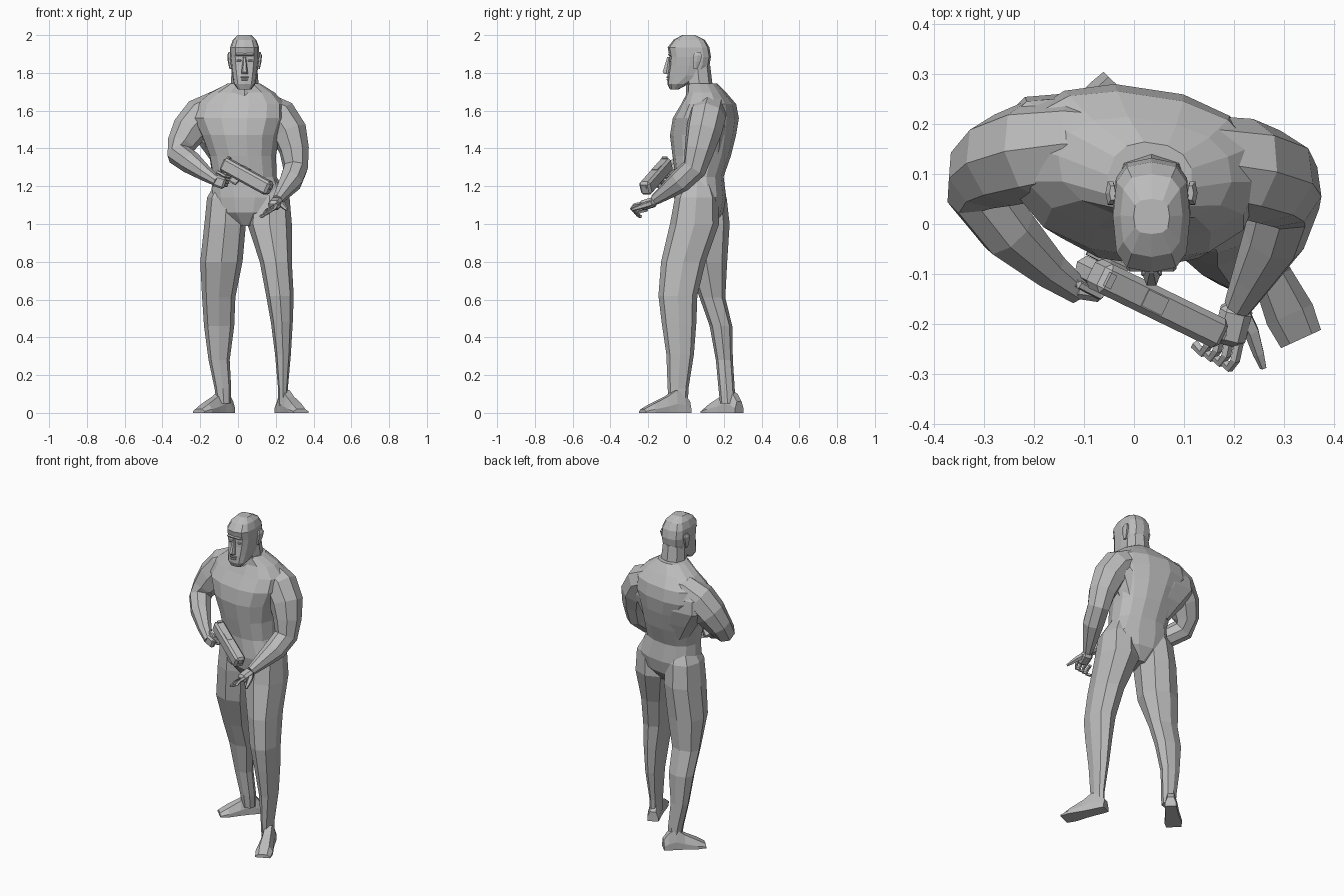
import bpy, bmesh, math
from mathutils import Vector, Matrix

cube = bpy.data.objects.get("Cube")
if cube:
    bpy.data.objects.remove(cube, do_unlink=True)

grey = bpy.data.materials.new("plain grey")
grey.use_nodes = True
grey.diffuse_color = (0.5, 0.5, 0.5, 1)
grey.node_tree.nodes["Principled BSDF"].inputs["Base Color"].default_value = grey.diffuse_color


def finish(name, bm):
    bmesh.ops.recalc_face_normals(bm, faces=bm.faces)
    mesh = bpy.data.meshes.new(name)
    bm.to_mesh(mesh)
    bm.free()
    mesh.materials.append(grey)
    obj = bpy.data.objects.new(name, mesh)
    bpy.context.collection.objects.link(obj)
    return obj


def skin(name, sections):
    """Bridge equal-length loops of points and cap both ends."""
    bm = bmesh.new()
    loops = [[bm.verts.new(p) for p in section] for section in sections]
    count = len(loops[0])
    for low, high in zip(loops, loops[1:]):
        for i in range(count):
            j = (i + 1) % count
            bm.faces.new((low[i], low[j], high[j], high[i]))
    bm.faces.new(loops[0])
    bm.faces.new(loops[-1])
    return finish(name, bm)


def oval(centre, u, v, ru, rv, sides, square):
    points = []
    for i in range(sides):
        a = math.tau * i / sides
        c, s = math.cos(a), math.sin(a)
        c = math.copysign(abs(c) ** square, c)
        s = math.copysign(abs(s) ** square, s)
        points.append(centre + u * ru * c + v * rv * s)
    return points


def column(name, rings, sides=8, square=0.85, yaw=0.0):
    """Loft of level ovals: x, y, z, x radius, y radius."""
    u = Vector((math.cos(yaw), math.sin(yaw), 0))
    v = Vector((-u.y, u.x, 0))
    return skin(name, [oval(Vector(r[:3]), u, v, r[3], r[4], sides, square) for r in rings])


def limb(name, path, sides=8):
    """Tube across a path of x, y, z, radius."""
    points = [Vector(p[:3]) for p in path]
    u, sections = Vector((0, 1, 0)), []
    for i, p in enumerate(points):
        t = (points[min(i + 1, len(points) - 1)] - points[max(i - 1, 0)]).normalized()
        u = (u - t * u.dot(t)).normalized()
        sections.append(oval(p, u, t.cross(u), path[i][3], path[i][3], sides, 0.95))
    return skin(name, sections)


def box(name, centre, size, along=(1, 0, 0), bevel=0.0):
    """Box whose length follows a direction."""
    x = Vector(along).normalized()
    y = Vector((0, 0, 1)).cross(x).normalized()
    frame = Matrix((x, y, x.cross(y))).transposed().to_4x4()
    bm = bmesh.new()
    bmesh.ops.create_cube(bm, size=1, matrix=Matrix.Translation(centre) @ frame @ Matrix.Diagonal((*size, 1)))
    obj = finish(name, bm)
    if bevel:
        mod = obj.modifiers.new("Chamfer", "BEVEL")
        mod.width, mod.segments = bevel, 1
    return obj


def foot(name, heel, toe):
    heel, toe = Vector((*heel, 0)), Vector((*toe, 0))
    side = (toe - heel).normalized().cross(Vector((0, 0, 1)))
    sections = []
    for t, w, h in ((0, .032, .06), (.12, .035, .1), (.3, .036, .12), (.5, .04, .085),
                    (.8, .05, .048), (1, .044, .02)):
        p = heel.lerp(toe, t)
        shape = ((-1, 0), (-1, .4), (-.55, 1), (.55, 1), (1, .4), (1, 0))
        sections.append([p + side * w * a + Vector((0, 0, h * b)) for a, b in shape])
    skin(name, sections)


# Torso, turned a little towards its right
column("torso", [
    (.05, .07, .99, .045, .07), (.052, .072, 1.06, .165, .122), (.055, .075, 1.14, .2, .134),
    (.035, .072, 1.25, .172, .124), (.025, .083, 1.36, .178, .152), (.012, .09, 1.47, .208, .172),
    (.005, .105, 1.56, .25, .17), (.012, .12, 1.635, .24, .14), (.022, .11, 1.695, .175, .1),
    (.032, .085, 1.745, .085, .078)], sides=14, yaw=-0.15)
column("upper_back", [
    (.02, .13, 1.3, .14, .075), (.01, .145, 1.41, .21, .09), (0, .16, 1.51, .275, .095),
    (0, .155, 1.59, .27, .09), (.01, .14, 1.66, .19, .07)], sides=10, yaw=-0.15)
column("neck", [(.033, .09, 1.68, .1, .09), (.035, .07, 1.74, .074, .07), (.035, .06, 1.84, .066, .068)])

# Legs and feet
column("left_leg", [
    (.15, .06, 1.24, .06, .07), (.167, .055, 1.14, .106, .114), (.167, .045, 1.0, .118, .13),
    (.2, -.014, .8, .085, .118), (.222, -.043, .62, .073, .103), (.232, -.037, .48, .058, .092),
    (.238, -.031, .31, .042, .073), (.238, -.042, .13, .026, .055), (.238, -.04, .04, .026, .05)])
column("right_leg", [
    (-.045, .095, 1.24, .06, .07), (-.06, .1, 1.14, .104, .115), (-.068, .105, 1.0, .11, .126),
    (-.088, .108, .8, .112, .11), (-.102, .14, .61, .088, .068), (-.1, .185, .46, .08, .06),
    (-.1, .203, .28, .056, .045), (-.08, .215, .13, .044, .043), (-.075, .22, .05, .038, .04)])
foot("left_foot", (.222, .015), (.334, -.23))
foot("right_foot", (-.038, .282), (-.208, .108))

# Arms
limb("left_arm", [
    (.05, .135, 1.61, .075), (.14, .125, 1.605, .092), (.22, .112, 1.565, .1), (.272, .094, 1.485, .096),
    (.298, .07, 1.39, .08), (.305, .045, 1.295, .067), (.28, -.03, 1.228, .063),
    (.237, -.11, 1.168, .043), (.208, -.165, 1.128, .029)])
limb("right_arm", [
    (-.03, .16, 1.615, .08), (-.12, .16, 1.61, .092), (-.195, .148, 1.57, .102), (-.26, .128, 1.495, .094),
    (-.302, .1, 1.42, .076), (-.312, .065, 1.368, .065), (-.25, -.015, 1.325, .06),
    (-.17, -.09, 1.265, .04), (-.11, -.135, 1.225, .027)])

# Head and face
head_x = .035
profile = ((1.712, -.085, -.04, .035), (1.74, -.098, .01, .056), (1.785, -.098, .1, .065), (1.84, -.09, .125, .073),
           (1.885, -.087, .132, .078), (1.935, -.097, .124, .077), (1.975, -.066, .1, .062), (2.0, -.02, .05, .036))
column("head", [(head_x, (f + b) / 2, z, w, (b - f) / 2) for z, f, b, w in profile], sides=12, square=.65)
column("nose", [(head_x, -.1, 1.795, .017, .018), (head_x, -.104, 1.805, .017, .022),
                (head_x, -.09, 1.885, .007, .01)], sides=6)
box("brow", (head_x, -.084, 1.897), (.1, .022, .014), bevel=.006)
box("upper_lip", (head_x, -.096, 1.777), (.042, .016, .009), bevel=.003)
box("lower_lip", (head_x, -.095, 1.764), (.034, .016, .009), bevel=.003)
for label, s in (("left", 1), ("right", -1)):
    box(label + "_eye", (head_x + s * .03, -.081, 1.865), (.026, .016, .012), bevel=.004)
    column(label + "_ear", [(head_x + s * .074, .05, 1.82, .006, .01), (head_x + s * .079, .057, 1.86, .01, .022),
                            (head_x + s * .082, .062, 1.893, .01, .026),
                            (head_x + s * .078, .062, 1.91, .006, .016)], sides=6)

# Pistol
rear, muzzle = Vector((-.075, -.1, 1.322)), Vector((.17, -.219, 1.187))
aim = (muzzle - rear).normalized()
across = Vector((0, 0, 1)).cross(aim).normalized()
up = aim.cross(across)


def on_gun(t, rise, shift=0.0):
    return rear.lerp(muzzle, t) + up * rise + across * shift


box("pistol_slide", on_gun(.5, -.003), ((muzzle - rear).length, .064, .076), aim, .012)
box("pistol_port", on_gun(.42, .035), (.05, .036, .006), aim)
box("rear_sight", on_gun(.05, .038), (.014, .03, .01), aim)
limb("pistol_barrel", [(*on_gun(t, .008), .014) for t in (.9, 1.02)])
limb("pistol_grip", [(*on_gun(t, d), .026) for t, d in ((.16, -.02), (.06, -.1))], sides=6)
limb("trigger_guard", [(*on_gun(t, d), .005) for t, d in ((.2, -.07), (.36, -.07), (.42, -.03))], sides=5)

# Right hand round the grip
box("right_palm", (-.098, -.135, 1.222), (.065, .034, .06), (1, -.15, -.35), .01)
for i in range(4):
    d = -.05 - i * .016
    limb(f"right_finger_{i + 1}", [(*on_gun(t, d, s), .009) for t, s in
                                  ((.0, -.034), (.17, -.036), (.22, 0), (.14, .03))], sides=5)
limb("right_thumb", [(*on_gun(t, d, .034), .01) for t, d in ((-.05, -.05), (.1, -.035), (.24, -.035))], sides=5)

# Left hand, half open below the muzzle
box("left_palm", (.198, -.2, 1.107), (.085, .065, .052), (-.25, -1, -.3), .014)
for i in range(4):
    base = Vector((.21 - i * .018, -.235 + i * .01, 1.108 - i * .011))
    limb(f"left_finger_{i + 1}", [(*(base + Vector(step)), .01) for step in
                                 ((0, 0, 0), (-.008, -.037, -.008), (-.018, -.052, -.027), (-.035, -.035, -.036))],
         sides=5)
limb("left_thumb", [(.213, -.17, 1.115, .018), (.236, -.215, 1.1, .016), (.25, -.26, 1.085, .012),
                    (.259, -.288, 1.075, .007)], sides=5)
